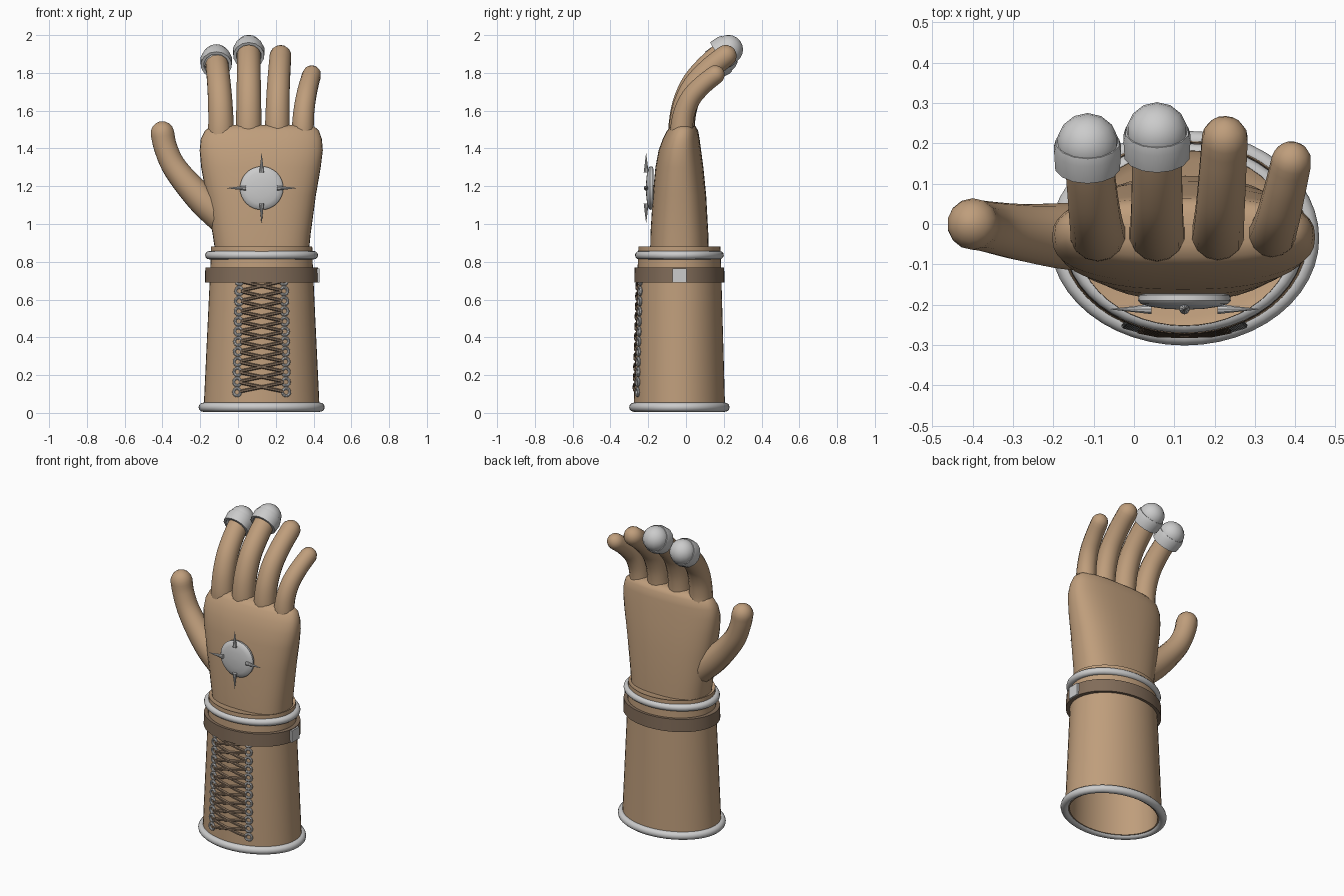
import bpy, math
from mathutils import Vector

if "Cube" in bpy.data.objects:
    bpy.data.objects.remove(bpy.data.objects["Cube"])

CX, CY = 0.125, -0.035          # axis of the forearm


def material(name, rgb):
    m = bpy.data.materials.new(name)
    m.diffuse_color = (*rgb, 1)
    m.use_nodes = True
    m.node_tree.nodes["Principled BSDF"].inputs["Base Color"].default_value = m.diffuse_color
    return m


LEATHER = material("leather", (0.52, 0.34, 0.20))
DARK = material("dark_leather", (0.22, 0.15, 0.10))


def loft(name, rings, mat=None, loop=False):
    """Skin a list of rings; loop joins last to first, otherwise ends are capped."""
    n, k = len(rings[0]), len(rings)
    faces = []
    for i in range(k if loop else k - 1):
        a, b = i * n, (i + 1) % k * n
        faces += [(a + j, a + (j + 1) % n, b + (j + 1) % n, b + j) for j in range(n)]
    if not loop:
        faces += [tuple(reversed(range(n))), tuple(range((k - 1) * n, k * n))]
    me = bpy.data.meshes.new(name)
    me.from_pydata([tuple(p) for r in rings for p in r], [], faces)
    ob = bpy.data.objects.new(name, me)
    bpy.context.collection.objects.link(ob)
    if mat:
        me.materials.append(mat)
    bpy.context.view_layer.objects.active = ob
    bpy.ops.object.select_all(action='DESELECT')
    ob.select_set(True)
    bpy.ops.object.mode_set(mode='EDIT')
    bpy.ops.mesh.select_all(action='SELECT')
    bpy.ops.mesh.normals_make_consistent(inside=False)
    bpy.ops.object.mode_set(mode='OBJECT')
    return ob


def oval(rx, ry, z, n=48, power=2.0, cx=CX, cy=CY):
    pts = []
    for i in range(n):
        c, s = math.cos(2 * math.pi * i / n), math.sin(2 * math.pi * i / n)
        pts.append(Vector((cx + rx * math.copysign(abs(c) ** (2 / power), c),
                           cy + ry * math.copysign(abs(s) ** (2 / power), s), z)))
    return pts


def oval_ring(name, rx, ry, z, t):
    a = [2 * math.pi * i / 12 for i in range(12)]
    return loft(name, [oval(rx + t * math.cos(b), ry + t * math.cos(b), z + t * math.sin(b))
                       for b in a], None, True)


def circle(p, d, r, n):
    d = d.normalized()
    u = d.cross(Vector((1, 0, 0)) if abs(d.x) < 0.9 else Vector((0, 1, 0))).normalized()
    v = d.cross(u)
    return [p + r * (math.cos(2 * math.pi * i / n) * u + math.sin(2 * math.pi * i / n) * v)
            for i in range(n)]


def tube(name, pts, mat=None, n=14, steps=4, dome=True):
    """Round tube along (x, y, z, radius) control points with a domed tip."""
    P = [Vector(p) for p in pts]
    P = [2 * P[0] - P[1]] + P + [2 * P[-1] - P[-2]]
    path = []
    for i in range(1, len(P) - 2):
        a, b, c, d = P[i - 1:i + 3]
        for s in range(steps):
            t = s / steps
            path.append(0.5 * (2 * b + (c - a) * t + (2 * a - 5 * b + 4 * c - d) * t * t
                               + (3 * b - a - 3 * c + d) * t ** 3))
    path.append(P[-2])
    rings = []
    for i, q in enumerate(path):
        d = path[min(i + 1, len(path) - 1)] - path[max(i - 1, 0)]
        rings.append(circle(q.to_3d(), d.to_3d(), q.w, n))
    if dome:
        q, d = path[-1], (path[-1] - path[-2]).to_3d().normalized()
        for a in (22, 45, 67, 84):
            a = math.radians(a)
            rings.append(circle(q.to_3d() + d * q.w * math.sin(a), d, q.w * math.cos(a), n))
    return loft(name, rings, mat)


def turned(name, origin, axis, profile, mat=None, n=24, loop=False):
    """Lathe (radius, distance) profile around an axis."""
    o, d = Vector(origin), Vector(axis).normalized()
    return loft(name, [circle(o + d * h, d, r, n) for r, h in profile], mat, loop)


# Forearm cuff: hollow from below, closed at the wrist
loft("cuff", [oval(0.265, 0.20, 0.82), oval(0.28, 0.215, 0.02), oval(0.307, 0.242, 0.02),
              oval(0.27, 0.22, 0.80), oval(0.268, 0.217, 0.88), oval(0.245, 0.195, 0.87)], LEATHER)
oval_ring("bottom_rim", 0.310, 0.242, 0.03, 0.024)
oval_ring("wrist_rim", 0.277, 0.213, 0.835, 0.022)

# Strap and buckle
loft("strap", [oval(0.26, 0.205, 0.69), oval(0.300, 0.239, 0.69),
               oval(0.298, 0.237, 0.77), oval(0.26, 0.205, 0.77)], DARK, True)
bpy.ops.mesh.primitive_cube_add(size=1, location=(0.42, -0.035, 0.728))
buckle = bpy.context.object
buckle.name = "buckle"
buckle.scale = (0.025, 0.075, 0.075)


# Eyelets and crossed laces down the front
def cuff_point(x, z, out=0.0):
    t = (z - 0.02) / 0.78
    rx, ry = 0.307 - 0.037 * t, 0.242 - 0.022 * t
    return Vector((x, CY - ry * math.sqrt(1 - ((x - CX) / rx) ** 2) - out, z))


ROWS = [0.11 + 0.0535 * i for i in range(12)]
ring_profile = [(0.0195 + 0.0075 * math.cos(a), 0.0075 * math.sin(a))
                for a in [2 * math.pi * i / 8 for i in range(8)]]
for i, z in enumerate(ROWS):
    for s in (-1, 1):
        x = s * (0.130 - 0.012 * i / 11)
        turned("eyelet", cuff_point(CX + x, z, 0.006), (s * 0.28, -1, 0), ring_profile,
               None, 16, True)
        if i < len(ROWS) - 1:
            pts = [(*cuff_point(CX + x * f, z + 0.0535 * (1 - f) / 2, o), 0.009)
                   for f, o in ((0.88, 0.007), (0.5, 0.005), (0, 0.001), (-0.5, 0.005), (-0.88, 0.007))]
            tube("lace", pts, DARK, 6, 1, False)

# Palm: x range, y range, height
PALM = [(-0.120, 0.375, -0.19, 0.12, 0.85), (-0.135, 0.385, -0.188, 0.118, 0.95),
        (-0.168, 0.412, -0.176, 0.107, 1.15), (-0.195, 0.438, -0.162, 0.092, 1.30),
        (-0.203, 0.449, -0.145, 0.080, 1.39), (-0.197, 0.444, -0.123, 0.072, 1.45),
        (-0.175, 0.428, -0.100, 0.064, 1.495), (-0.145, 0.405, -0.082, 0.050, 1.515),
        (-0.10, 0.36, -0.05, 0.025, 1.525)]
loft("palm", [oval((b - a) / 2, (d - c) / 2, z, 40, 2.5, (a + b) / 2, (c + d) / 2)
              for a, b, c, d, z in PALM], LEATHER)


# Fingers: base x, tip x, tip y, tip z, base radius, tip radius
def finger(name, x0, x1, y1, z1, r0, r1):
    pts = []
    for f, g in ((-0.1, 0), (0.1, 0.0), (0.35, 0.08), (0.6, 0.28), (0.82, 0.62), (1, 1)):
        pts.append((x0 + (x1 - x0) * f * abs(f), -0.022 + (y1 + 0.022) * g,
                    1.49 + (z1 - 1.49) * f, r0 + (r1 - r0) * f))
    tube(name, pts, LEATHER)


finger("index_finger", -0.090, -0.115, 0.19, 1.87, 0.070, 0.060)
finger("middle_finger", 0.057, 0.057, 0.215, 1.92, 0.070, 0.062)
finger("ring_finger", 0.208, 0.225, 0.21, 1.89, 0.067, 0.058)
finger("little_finger", 0.343, 0.390, 0.155, 1.79, 0.060, 0.050)
tube("thumb", [(-0.08, -0.03, 1.03, 0.085), (-0.175, -0.03, 1.115, 0.082),
               (-0.27, -0.022, 1.215, 0.072), (-0.345, -0.01, 1.315, 0.065),
               (-0.385, -0.003, 1.41, 0.063), (-0.40, 0.0, 1.48, 0.064)], LEATHER)

# Metal fingertips: collar and ball
AXIS = Vector((0, 0.86, 0.51))
for name, c in (("index", Vector((-0.115, 0.198, 1.875))),
                ("middle", Vector((0.057, 0.225, 1.924)))):
    turned(name + "_collar", c, AXIS, [(0.066, -0.065), (0.082, -0.065), (0.085, -0.015),
                                       (0.080, 0.005), (0.066, 0.005)], None, 14, True)
    bpy.ops.mesh.primitive_uv_sphere_add(segments=14, ring_count=10, radius=0.077, location=c)
    bpy.context.object.name = name + "_fingertip"

# Spiked boss on the back of the hand
BOSS = (0.125, -0.172, 1.19)
turned("boss", BOSS, (0, -1, 0), [(0.10, 0), (0.113, 0.004), (0.115, 0.018), (0.108, 0.026),
                                  (0.085, 0.033), (0.05, 0.038), (0.01, 0.040)], None, 32)
for dx, dz in ((1, 0), (-1, 0), (0, 1), (0, -1)):
    turned("spike", (BOSS[0], -0.211, BOSS[2]), (dx, 0, dz),
           [(0.013, 0.082), (0.009, 0.115), (0.0008, 0.183)], None, 10)

bpy.ops.object.select_all(action='SELECT')
bpy.ops.object.shade_smooth_by_angle(angle=math.radians(35))
